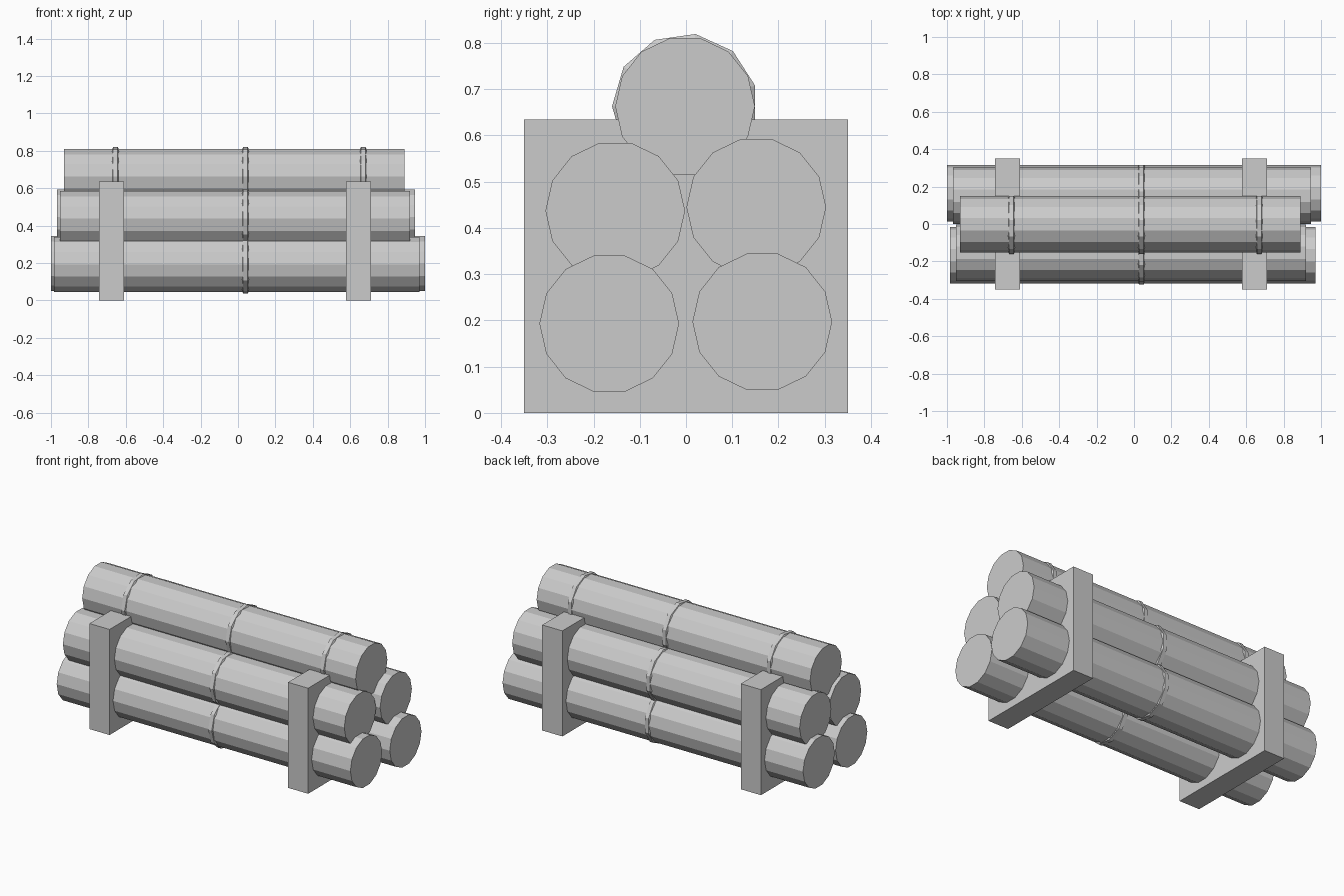
import bpy
import bmesh
from math import cos, sin, pi

if "Cube" in bpy.data.objects:
    bpy.data.objects.remove(bpy.data.objects["Cube"], do_unlink=True)

grey = bpy.data.materials.new("plain_grey")
grey.use_nodes = True
colour = (0.6, 0.6, 0.6, 1)
grey.diffuse_color = colour
grey.node_tree.nodes["Principled BSDF"].inputs["Base Color"].default_value = colour


def finish(name, bm):
    bmesh.ops.recalc_face_normals(bm, faces=bm.faces)
    mesh = bpy.data.meshes.new(name)
    bm.to_mesh(mesh)
    bm.free()
    mesh.materials.append(grey)
    obj = bpy.data.objects.new(name, mesh)
    bpy.context.collection.objects.link(obj)
    return obj


def turned(name, y, z, profile, sides):
    """Solid turned about the x axis from (x, radius) points, with a corner on -y."""
    bm = bmesh.new()
    loops = []
    for x, r in profile:
        angles = [pi + 2 * pi * i / sides for i in range(sides)]
        loops.append([bm.verts.new((x, y + r * cos(a), z + r * sin(a))) for a in angles])
    for a, b in zip(loops, loops[1:]):
        for i in range(sides):
            j = (i + 1) % sides
            bm.faces.new((a[i], a[j], b[j], b[i]))
    bm.faces.new(loops[0])
    bm.faces.new(loops[-1])
    return finish(name, bm)


def box(name, lo, hi):
    bm = bmesh.new()
    bmesh.ops.create_cube(bm, size=1)
    for v in bm.verts:
        v.co = [(a + b) / 2 + c * (b - a) for a, b, c in zip(lo, hi, v.co)]
    return finish(name, bm)


# Stacked pipes: name, y, z, left end, right end, band positions
pipes = [
    ("lower_front", -0.166, 0.193, -0.985, 0.97, [0.04]),
    ("lower_back", 0.165, 0.197, -1.0, 1.0, [0.04]),
    ("upper_front", -0.153, 0.437, -0.953, 0.92, [0.04]),
    ("upper_back", 0.152, 0.445, -0.968, 0.945, [0.04]),
    ("top", -0.002, 0.663, -0.93, 0.89, [-0.655, 0.04, 0.67]),
]
for name, y, z, x0, x1, bands in pipes:
    turned(name + "_pipe", y, z, [(x0, 0.151), (x1, 0.151)], 14)
    # Thin bands with chamfered edges
    for i, x in enumerate(bands):
        section = [(x - 0.019, 0.146), (x - 0.012, 0.158), (x + 0.012, 0.158), (x + 0.019, 0.146)]
        turned(f"{name}_band_{i + 1}", y, z, section, 11)

# Two cradle blocks holding the stack
for side, x in (("right", -0.677), ("left", 0.645)):
    box(side + "_cradle", (x - 0.067, -0.35, 0), (x + 0.067, 0.35, 0.635))
